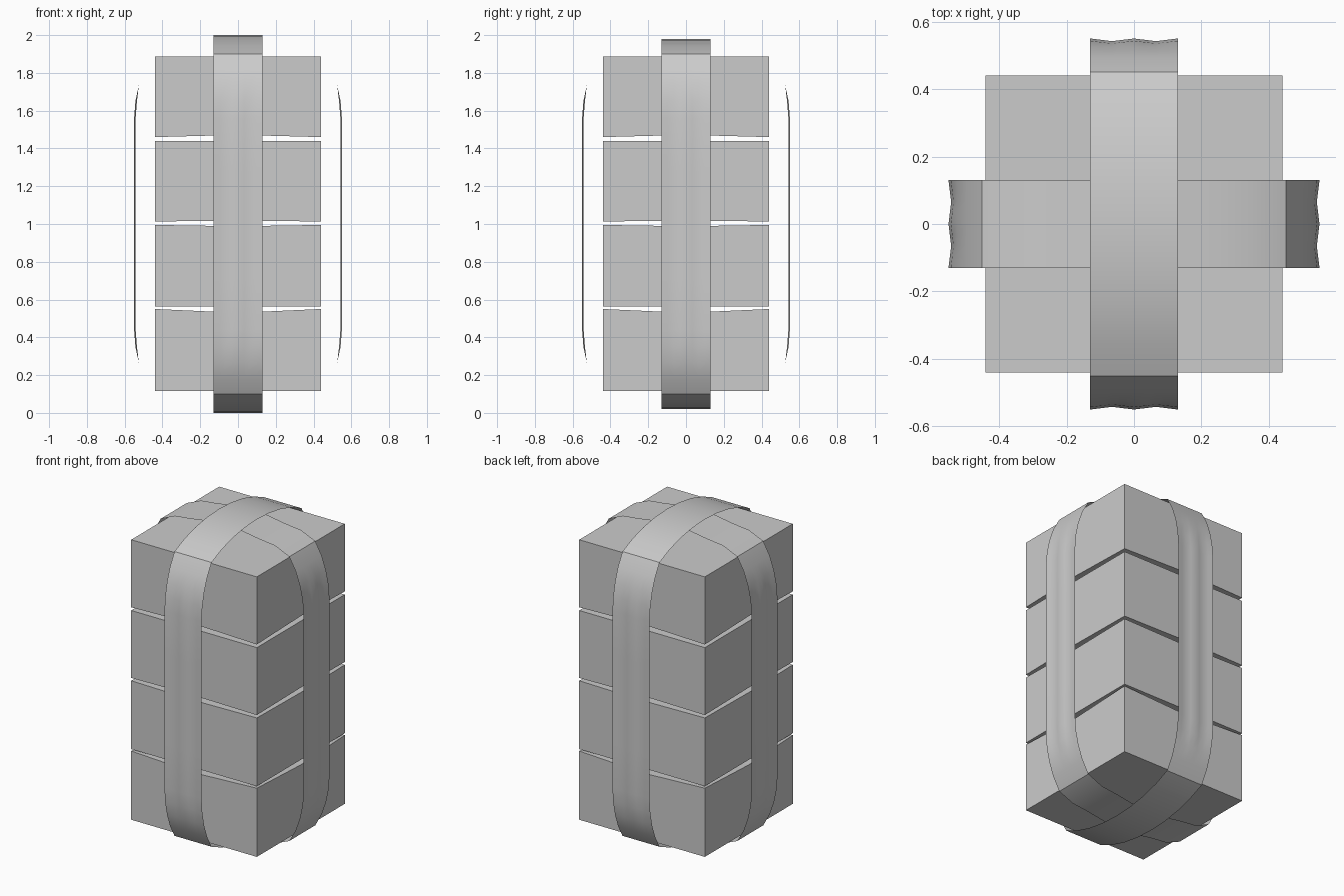
import bpy, bmesh, math

cube = bpy.data.objects.get("Cube")
if cube:
    bpy.data.objects.remove(cube, do_unlink=True)

grey = bpy.data.materials.new("plain grey")
grey.use_nodes = True
grey.diffuse_color = (0.6, 0.6, 0.6, 1)
grey.node_tree.nodes["Principled BSDF"].inputs["Base Color"].default_value = grey.diffuse_color


def add_object(name, bm):
    mesh = bpy.data.meshes.new(name)
    bm.to_mesh(mesh)
    bm.free()
    mesh.materials.append(grey)
    obj = bpy.data.objects.new(name, mesh)
    bpy.context.collection.objects.link(obj)
    return obj


def block(name, low, high, sag_low, sag_high, half=0.44):
    """Square block whose top and bottom faces sink in towards the middle."""
    bm = bmesh.new()
    bmesh.ops.create_cube(bm, size=2)
    flat = [e for e in bm.edges if abs(e.verts[0].co.z - e.verts[1].co.z) < 0.1]
    bmesh.ops.subdivide_edges(bm, edges=flat, cuts=1, use_grid_fill=True)
    for v in bm.verts:
        mid = min(abs(v.co.x), abs(v.co.y)) < 0.1
        top = v.co.z > 0
        z = high - sag_high * mid if top else low + sag_low * mid
        v.co = (v.co.x * half, v.co.y * half, z)
    bmesh.ops.recalc_face_normals(bm, faces=bm.faces)
    return add_object(name, bm)


def strap(name, reach, turned):
    """Thin closed band around the stack, with a faint ripple on its sides."""
    # Quarter outline: distance from the middle, height above the middle
    quarter = [(0, reach), (0.12, reach - 0.006), (0.24, reach - 0.025),
               (0.35, 0.943), (0.45, 0.9), (0.495, 0.82), (0.525, 0.735),
               (0.543, 0.65), (0.55, 0.56), (0.55, 0.28), (0.55, 0)]
    upper = quarter + [(a, -h) for a, h in quarter[-2::-1]]
    loop = upper + [(-a, h) for a, h in upper[-2:0:-1]]
    steps, half = 8, 0.13
    bm = bmesh.new()
    rows = []
    for a, h in loop:
        row = []
        for i in range(steps + 1):
            u = 2 * i / steps - 1
            ripple = 0.008 * math.sin(math.pi * u) ** 2 if abs(h) < 0.7 else 0
            out = a - math.copysign(ripple, a)
            w = u * half
            row.append(bm.verts.new((out, w, h + 1) if turned else (w, out, h + 1)))
        rows.append(row)
    for k, row in enumerate(rows):
        nxt = rows[(k + 1) % len(rows)]
        for i in range(steps):
            bm.faces.new((row[i], row[i + 1], nxt[i + 1], nxt[i]))
    bm.normal_update()
    # Point the faces away from the stack
    bm.faces.ensure_lookup_table()
    if bm.faces[0].normal.z < 0:
        bmesh.ops.reverse_faces(bm, faces=bm.faces)
    obj = add_object(name, bm)
    bpy.ops.object.select_all(action='DESELECT')
    obj.select_set(True)
    bpy.context.view_layer.objects.active = obj
    bpy.ops.object.shade_smooth_by_angle(angle=math.radians(30))


# Four stacked blocks
block("bottom_block", 0.115, 0.55, 0, 0.02)
block("lower_middle_block", 0.562, 0.995, 0, 0.007)
block("upper_middle_block", 1.013, 1.44, 0.006, 0)
block("top_block", 1.46, 1.888, 0.012, 0)

# Two crossing straps
strap("front_to_back_strap", 1.0, False)
strap("side_to_side_strap", 0.98, True)
